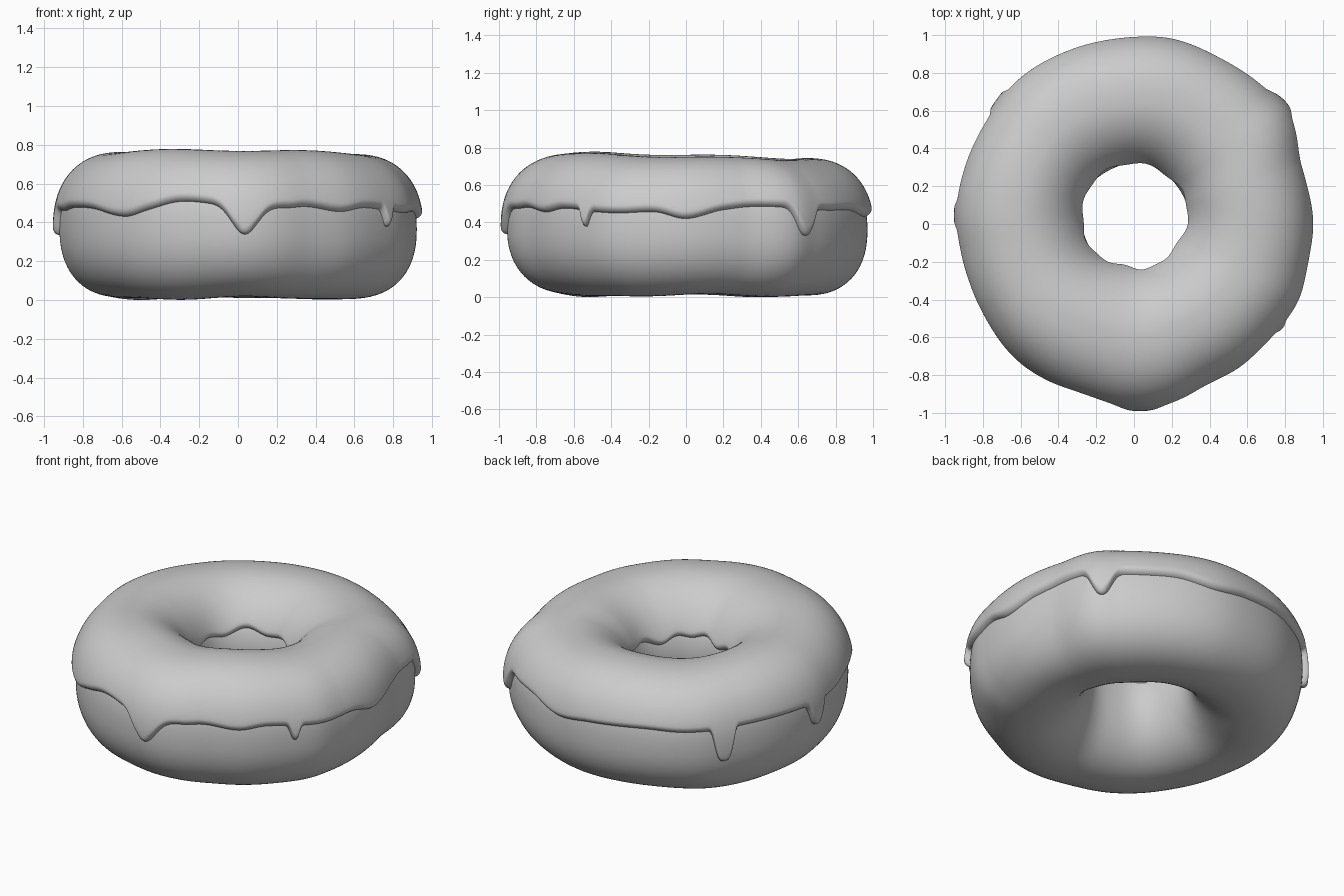
import bpy, math

if "Cube" in bpy.data.objects:
    bpy.data.objects.remove(bpy.data.objects["Cube"])

grey = bpy.data.materials.new("plain grey")
grey.diffuse_color = (0.6, 0.6, 0.6, 1)
grey.use_nodes = True
grey.node_tree.nodes["Principled BSDF"].inputs["Base Color"].default_value = grey.diffuse_color

THICK = 0.034      # icing thickness
LIP = 0.085        # angular size of the rounded icing edge

# Outline radius by direction (degrees), icing included
OUTLINE = [(0, .955), (20, .96), (35, 1.03), (45, 1.02), (60, 1.01), (80, 1.01), (95, 1.0),
           (110, 1.0), (130, .995), (145, .97), (160, .96), (177, .955), (190, .94),
           (210, .944), (225, .955), (240, .96), (255, .965), (270, .99), (280, .985),
           (295, .95), (310, .955), (322, .96), (335, .972), (345, .96)]
# Height of the icing's outer edge by direction
EDGE = [(0, .42), (12, .465), (25, .485), (50, .465), (65, .465), (78, .43), (90, .45),
        (110, .47), (125, .46), (150, .47), (165, .47), (190, .46), (200, .475), (215, .47),
        (231, .43), (240, .465), (250, .505), (260, .5), (285, .475), (293, .48),
        (305, .455), (315, .475), (330, .455), (338, .45), (350, .455)]
# Drips: direction, length, half width, flatness of the tip
DRIPS = [(272, .15, 5.5, 2), (325, .085, 1.7, 2.5), (39.5, .145, 4, 2.5),
         (138, .19, 3.5, 4), (177, .13, 3.5, 3)]


def around(table, deg):
    """Smooth periodic interpolation of a (degrees, value) table."""
    n = len(table)
    for i in range(n):
        a, p1 = table[i]
        b, p2 = table[(i + 1) % n]
        span = (b - a) % 360
        if (deg - a) % 360 < span:
            t = ((deg - a) % 360) / span
            p0, p3 = table[i - 1][1], table[(i + 2) % n][1]
            return 0.5 * (2 * p1 + (p2 - p0) * t + (2 * p0 - 5 * p1 + 4 * p2 - p3) * t * t
                          + (3 * p1 - p0 - 3 * p2 + p3) * t ** 3)


def section(phi):
    """Dough cross-section: centre radius, centre height, half width, half height."""
    outer = around(OUTLINE, math.degrees(phi) % 360) - THICK
    inner = 0.282 + 0.04 * math.sin(phi) + 0.005 * math.sin(5 * phi + 1)
    top = 0.722 + 0.018 * math.cos(phi - 4.4) + 0.005 * math.sin(5 * phi)
    bottom = 0.009 + 0.006 * math.sin(4 * phi + 1) + 0.003 * math.sin(7 * phi)
    return (outer + inner) / 2, (top + bottom) / 2, (outer - inner) / 2, (top - bottom) / 2


def power(theta):
    return 2.3 if math.cos(theta) > 0 else 2.0


def point(phi, theta, off=0.0):
    """Point on the ring; off lifts it from the dough."""
    r0, z0, a, b = section(phi)
    e = 2 / power(theta)
    c, s = math.cos(theta), math.sin(theta)
    r = r0 + math.copysign(abs(c) ** e, c) * (a + off)
    z = z0 + math.copysign(abs(s) ** e, s) * (b + off)
    return r * math.cos(phi), r * math.sin(phi), z


def angle_at(phi, z, n):
    """Section angle at which the surface has height z."""
    r0, z0, a, b = section(phi)
    q = (z - z0) / b
    return math.asin(math.copysign(abs(q) ** (n / 2), q))


def ring(name, columns, close):
    """Join columns of points into a smooth ring."""
    n, m = len(columns), len(columns[0])
    verts = [p for col in columns for p in col]
    faces = []
    for i in range(n):
        k = (i + 1) % n
        for j in range(m if close else m - 1):
            l = (j + 1) % m
            faces.append((i * m + j, k * m + j, k * m + l, i * m + l))
    mesh = bpy.data.meshes.new(name)
    mesh.from_pydata(verts, [], faces)
    mesh.materials.append(grey)
    mesh.polygons.foreach_set("use_smooth", [True] * len(faces))
    mesh.update()
    obj = bpy.data.objects.new(name, mesh)
    bpy.context.collection.objects.link(obj)
    return obj


# Dough ring
N, M = 240, 80
ring("dough", [[point(2 * math.pi * i / N, 2 * math.pi * j / M) for j in range(M)]
               for i in range(N)], True)


# Icing: follows the dough between an inner edge and a dripping outer edge
def icing_column(phi):
    deg = math.degrees(phi) % 360
    z_out = around(EDGE, deg)
    for d, length, width, flat in DRIPS:
        gap = abs((deg - d + 180) % 360 - 180)
        z_out -= length * math.exp(-(gap / width) ** flat)
    z_in = 0.48 + 0.015 * math.sin(4 * phi) + 0.012 * math.sin(9 * phi + 2)
    t_out = angle_at(phi, z_out, 2.3)
    t_in = math.pi - angle_at(phi, z_in, 2.0)
    lip = [math.pi / 2 * k / 6 for k in range(7)]
    col = []
    for al in lip:                                    # rounded outer edge
        col.append(point(phi, t_out + LIP * (1 - math.cos(al)),
                         (THICK + 0.004) * math.sin(al) - 0.004))
    lo, hi, rows = t_out + LIP, t_in - LIP, 44
    for j in range(1, rows):                          # main coat
        col.append(point(phi, lo + (hi - lo) * j / rows, THICK))
    for al in reversed(lip):                          # rounded inner edge
        col.append(point(phi, t_in - LIP * (1 - math.cos(al)),
                         (THICK + 0.004) * math.sin(al) - 0.004))
    return col


C = 540
ring("icing", [icing_column(2 * math.pi * i / C) for i in range(C)], False)
